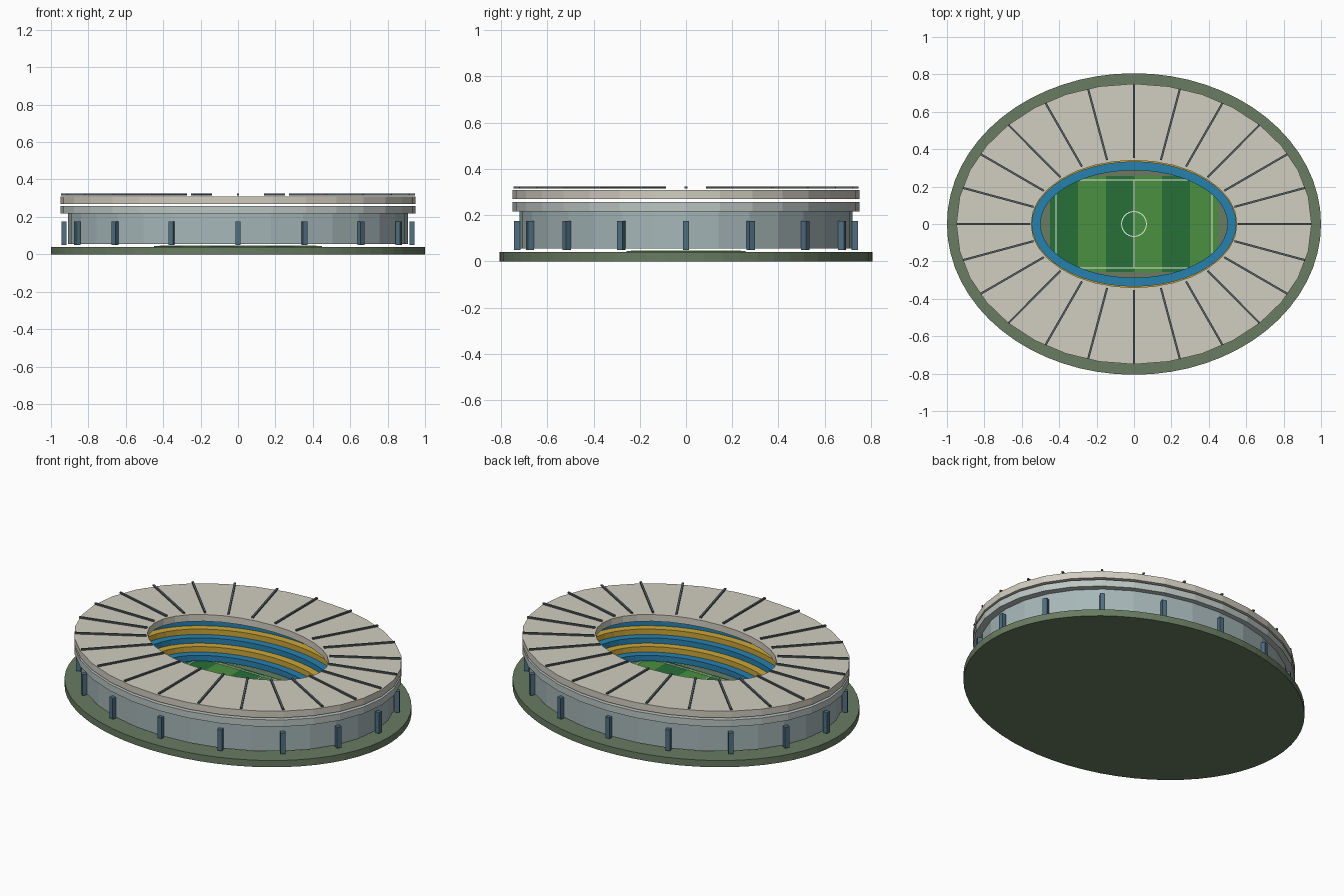
import bpy, bmesh
from math import sin, cos, pi, atan2, hypot
from mathutils import Matrix

if "Cube" in bpy.data.objects:
    bpy.data.objects.remove(bpy.data.objects["Cube"])


def mat(name, rgb):
    m = bpy.data.materials.new(name)
    m.diffuse_color = (*rgb, 1)
    m.use_nodes = True
    m.node_tree.nodes["Principled BSDF"].inputs["Base Color"].default_value = m.diffuse_color
    return m


GROUND = mat("ground_green", (0.14, 0.20, 0.12))
WALL = mat("facade_blue_grey", (0.38, 0.47, 0.48))
BAND = mat("band_grey", (0.50, 0.56, 0.54))
ROOF = mat("roof_cream", (0.64, 0.61, 0.53))
RIB = mat("rib_dark", (0.09, 0.12, 0.13))
PILLAR = mat("pillar_blue", (0.08, 0.16, 0.22))
BLUE = mat("seat_blue", (0.02, 0.22, 0.43))
GOLD = mat("seat_gold", (0.60, 0.38, 0.04))
DARK = mat("grass_dark", (0.02, 0.16, 0.04))
LIGHT = mat("grass_light", (0.07, 0.28, 0.05))
WHITE = mat("line_white", (0.85, 0.88, 0.82))


def finish(name, bm, material):
    bmesh.ops.recalc_face_normals(bm, faces=bm.faces)
    me = bpy.data.meshes.new(name)
    bm.to_mesh(me)
    bm.free()
    me.materials.append(material)
    ob = bpy.data.objects.new(name, me)
    bpy.context.collection.objects.link(ob)
    return ob


def ring(name, outer, inner, z0, z1, material, n=32):
    """Elliptical ring with a rectangular section; solid disc if inner is None."""
    bm = bmesh.new()

    def loop(r, z):
        return [bm.verts.new((r[0] * cos(2 * pi * i / n), r[1] * sin(2 * pi * i / n), z))
                for i in range(n)]
    loops = [loop(outer, z0), loop(outer, z1)]
    if inner:
        loops += [loop(inner, z1), loop(inner, z0)]
        pairs = list(zip(loops, loops[1:] + loops[:1]))
    else:
        pairs = [(loops[0], loops[1])]
        bm.faces.new(loops[0][::-1])
        bm.faces.new(loops[1])
    for a, b in pairs:
        for i in range(n):
            j = (i + 1) % n
            bm.faces.new((a[i], a[j], b[j], b[i]))
    return finish(name, bm, material)


def box(name, centre, size, material, angle=0):
    bm = bmesh.new()
    bmesh.ops.create_cube(bm, size=1, matrix=Matrix.Translation(centre)
                          @ Matrix.Rotation(angle, 4, 'Z') @ Matrix.Diagonal((*size, 1)))
    return finish(name, bm, material)


# ground slab
ring("ground_slab", (1.0, 0.806), None, 0, 0.04, GROUND, 64)

# striped pitch
for i in range(6):
    box(f"pitch_stripe_{i}", (-0.375 + 0.15 * i, 0, 0.042), (0.15, 0.515, 0.006),
        LIGHT if i % 2 else DARK)

# pitch markings
for s in (-1, 1):
    box("touch_line", (0, 0.235 * s, 0.046), (0.84, 0.006, 0.003), WHITE)
    box("goal_line", (0.417 * s, 0, 0.046), (0.006, 0.47, 0.003), WHITE)
box("halfway_line", (0, 0, 0.046), (0.006, 0.47, 0.003), WHITE)
ring("centre_circle", (0.069, 0.069), (0.064, 0.064), 0.0445, 0.0475, WHITE)

# seating tiers, stepping up and outwards
for i in range(6):
    inner = (0.50 + 0.045 * i, 0.287 + 0.045 * i)
    outer = (inner[0] + 0.06, inner[1] + 0.06)
    z = 0.055 + 0.032 * i
    ring(f"seating_tier_{i}", outer, inner, z, z + 0.034, GOLD if i % 2 else BLUE, 48)

# facade wall, upper band and roof
ring("facade_wall", (0.91, 0.72), (0.86, 0.67), 0.055, 0.217, WALL)
ring("upper_band", (0.95, 0.75), (0.86, 0.66), 0.217, 0.257, BAND)
ring("roof", (0.95, 0.75), (0.55, 0.34), 0.27, 0.31, ROOF)

# facade pillars
for i in range(16):
    a = 2 * pi * i / 16
    box(f"facade_pillar_{i}", (0.93 * cos(a), 0.73 * sin(a), 0.1125),
        (0.027, 0.027, 0.125), PILLAR, atan2(0.93 * sin(a), 0.73 * cos(a)) if i % 4 else 0)

# radial roof ribs
for i in range(24):
    a = 2 * pi * i / 24
    x0, y0, x1, y1 = 0.556 * cos(a), 0.354 * sin(a), 0.947 * cos(a), 0.747 * sin(a)
    box(f"roof_rib_{i}", ((x0 + x1) / 2, (y0 + y1) / 2, 0.3195),
        (hypot(x1 - x0, y1 - y0), 0.011, 0.009), RIB, atan2(y1 - y0, x1 - x0))
